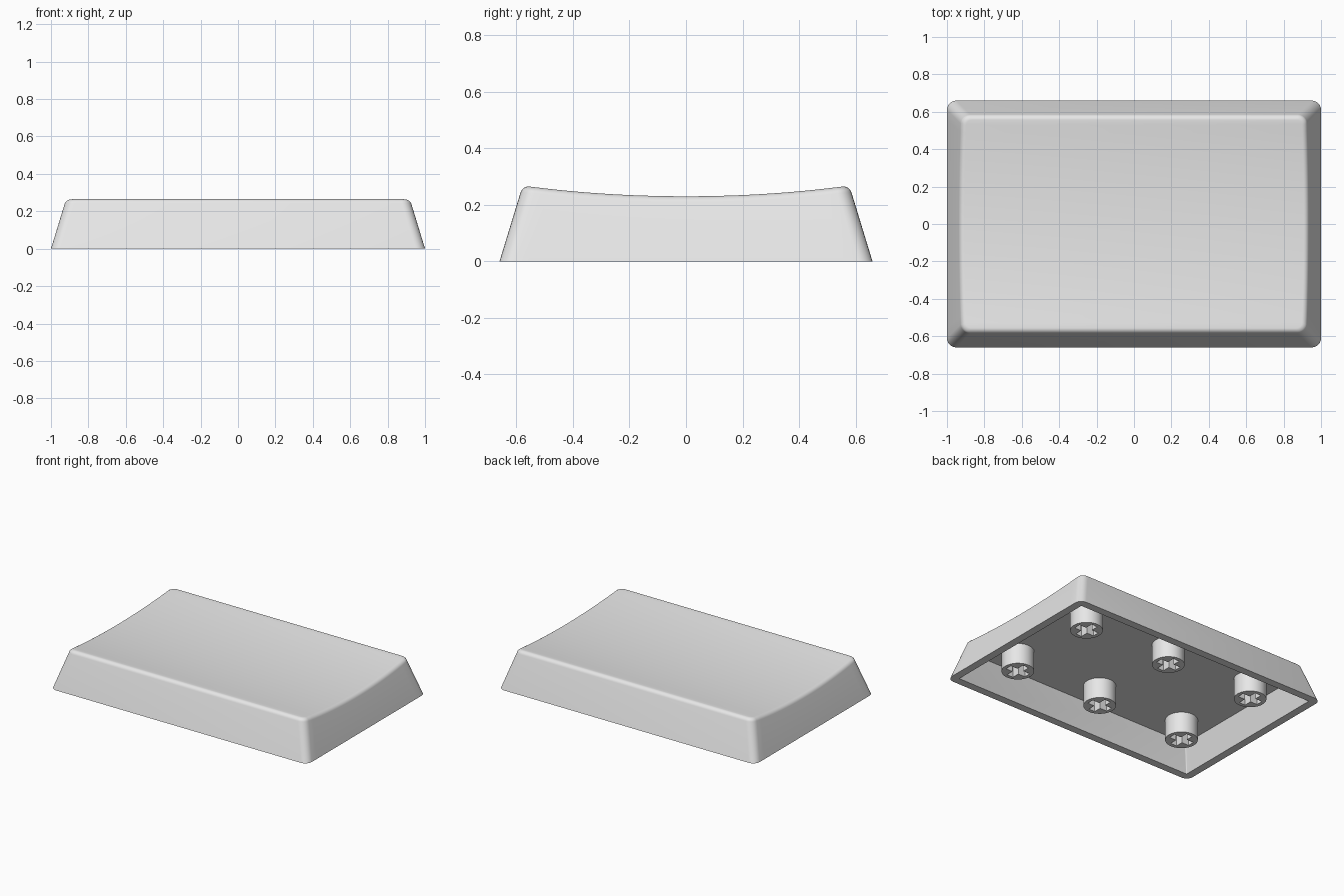
import bpy, bmesh, math

if "Cube" in bpy.data.objects:
    bpy.data.objects.remove(bpy.data.objects["Cube"])

HX, HY = 1.0, 0.66          # half size of the base
SLOPE = 0.305               # inward lean of the walls per unit height
EDGE_R = 0.03               # rounding of the top edge
WALL = 0.055                # wall thickness at the rim
CEILING = 0.18              # height of the inner ceiling
SIDE_STEPS, ARC_STEPS = 24, 6

grey = bpy.data.materials.new("light grey plastic")
grey.diffuse_color = (0.8, 0.8, 0.8, 1)
grey.use_nodes = True
grey.node_tree.nodes["Principled BSDF"].inputs["Base Color"].default_value = grey.diffuse_color


def finish(name, bm):
    bmesh.ops.recalc_face_normals(bm, faces=bm.faces[:])
    mesh = bpy.data.meshes.new(name)
    bm.to_mesh(mesh)
    bm.free()
    mesh.materials.append(grey)
    ob = bpy.data.objects.new(name, mesh)
    bpy.context.collection.objects.link(ob)
    bpy.ops.object.select_all(action='DESELECT')
    ob.select_set(True)
    bpy.context.view_layer.objects.active = ob
    bpy.ops.object.shade_smooth_by_angle(angle=math.radians(30))
    return ob


def dish(y):
    """Height of the scooped top surface."""
    return 0.23 + 0.035 * min(1, abs(y) / 0.557) ** 2


def half_point(j, inset, rad):
    """Point j on the right half of a rounded rectangle, front to back."""
    hx, hy = HX - inset, HY - inset
    last = 2 * ARC_STEPS + SIDE_STEPS
    if j <= ARC_STEPS:
        a = -math.pi / 2 * (1 - j / ARC_STEPS)
        return hx - rad + rad * math.cos(a), -hy + rad + rad * math.sin(a)
    if j >= last - ARC_STEPS:
        x, y = half_point(last - j, inset, rad)
        return x, -y
    t = (j - ARC_STEPS) / SIDE_STEPS
    return hx, (hy - rad) * (2 * t - 1)


COUNT = 2 * ARC_STEPS + SIDE_STEPS + 1


def ring(bm, place):
    """Closed ring: right half, then its mirror on the left."""
    pts = [place(j) for j in range(COUNT)]
    pts += [(-x, y, z) for x, y, z in reversed(pts)]
    return [bm.verts.new(p) for p in pts]


def flat_ring(bm, inset, rad, z):
    return ring(bm, lambda j: (*half_point(j, inset, rad), z))


def rounded_ring(bm, angle):
    """Ring on the rounded top edge, following the scooped surface."""
    phi = math.atan(SLOPE)

    def place(j):
        zc = dish(half_point(j, 0.103, 0.03)[1]) - EDGE_R
        inset = SLOPE * zc + EDGE_R / math.cos(phi) - EDGE_R * math.cos(angle)
        rad = 0.05 - 0.02 * (angle - phi) / (math.pi / 2 - phi)
        return (*half_point(j, inset, rad), zc + EDGE_R * math.sin(angle))
    return ring(bm, place)


def bridge(bm, a, b):
    n = len(a)
    for i in range(n):
        bm.faces.new((a[i], a[(i + 1) % n], b[(i + 1) % n], b[i]))


def fill_strips(bm, r):
    n = len(r)
    for j in range(COUNT - 1):
        bm.faces.new((r[j], r[j + 1], r[n - 2 - j], r[n - 1 - j]))


# Hollow shell: ceiling, inner wall, rim, outer wall, rounded edge, scooped top
bm = bmesh.new()
phi = math.atan(SLOPE)
rings = [flat_ring(bm, WALL + SLOPE * CEILING, 0.006, CEILING),
         flat_ring(bm, WALL, 0.006, 0),
         flat_ring(bm, 0, 0.05, 0)]
rings += [rounded_ring(bm, phi + (math.pi / 2 - phi) * k / 6) for k in range(7)]
for a, b in zip(rings, rings[1:]):
    bridge(bm, a, b)
fill_strips(bm, rings[0])
fill_strips(bm, rings[-1])
finish("cap_shell", bm)


# Mounting stems: round posts with a cross-shaped socket
def loop(bm, pts):
    vs = [bm.verts.new((x, y, 0)) for x, y in pts]
    return [bm.edges.new((vs[i], vs[(i + 1) % len(vs)])) for i in range(len(vs))]


bm = bmesh.new()
R, ARM, W = 0.104, 0.078, 0.024
circle = [(R * math.cos(i * math.pi / 20), R * math.sin(i * math.pi / 20)) for i in range(40)]
cross = []
for q in range(4):
    c, s = round(math.cos(q * math.pi / 2)), round(math.sin(q * math.pi / 2))
    cross += [(c * x - s * y, s * x + c * y) for x, y in ((ARM, -W), (ARM, W), (W, W))]
edges = loop(bm, circle) + loop(bm, cross)
bmesh.ops.triangle_fill(bm, use_beauty=True, edges=edges)
ext = bmesh.ops.extrude_face_region(bm, geom=bm.faces[:], use_keep_orig=True)
top = [v for v in ext["geom"] if isinstance(v, bmesh.types.BMVert)]
bmesh.ops.translate(bm, vec=(0, 0, CEILING - 0.035 + 0.002), verts=top)
stem = finish("stem", bm)

spots = [(x, y) for x in (-0.68, 0, 0.68) for y in (-0.34, 0.34)]
for i, (x, y) in enumerate(spots):
    ob = stem if i == 0 else stem.copy()
    if i:
        bpy.context.collection.objects.link(ob)
        ob.name = f"stem_{i + 1}"
    ob.location = (x, y, 0.035)
